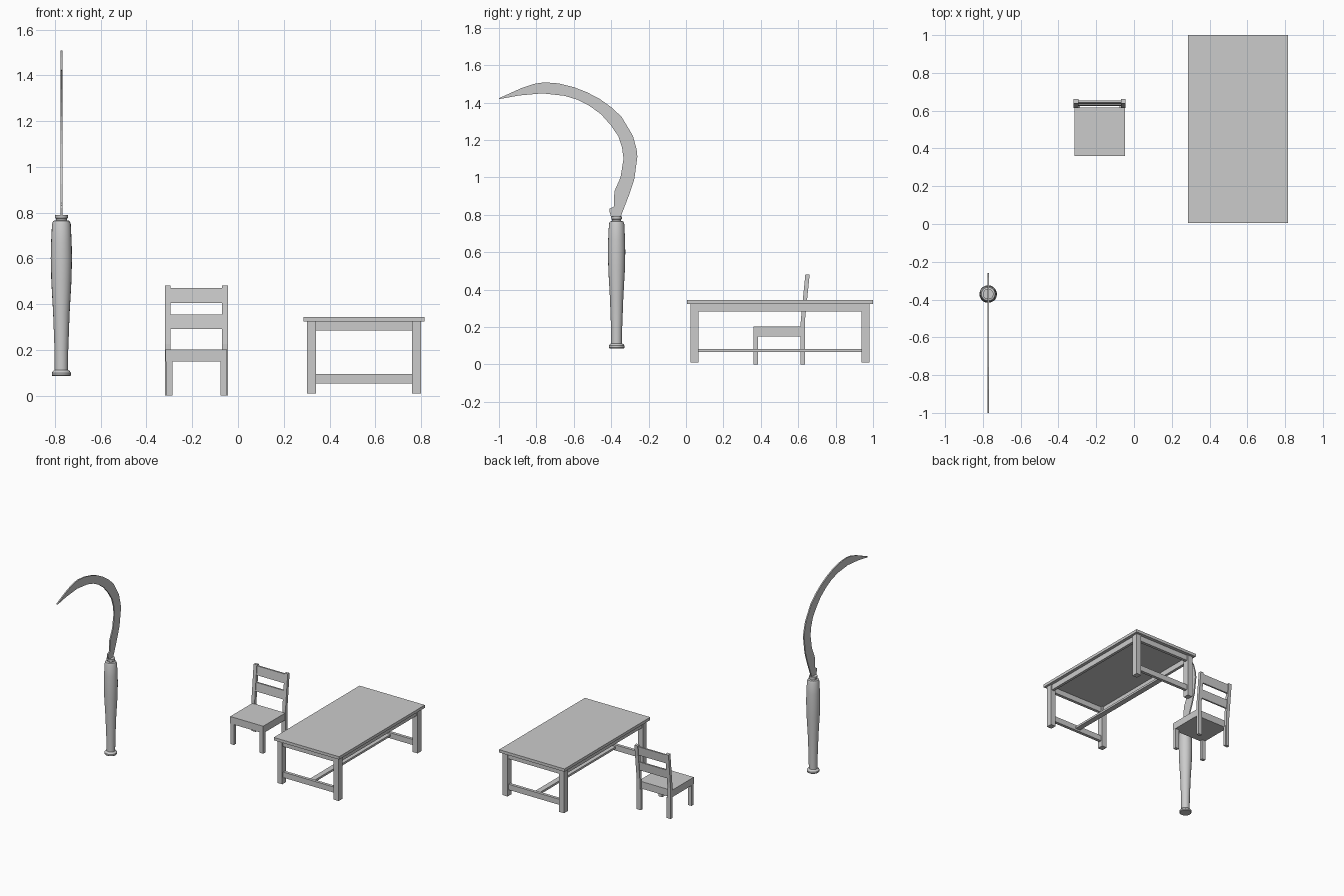
import bpy, bmesh, math

if "Cube" in bpy.data.objects:
    bpy.data.objects.remove(bpy.data.objects["Cube"])


def new_object(name, bm):
    bmesh.ops.recalc_face_normals(bm, faces=bm.faces)
    mesh = bpy.data.meshes.new(name)
    bm.to_mesh(mesh)
    bm.free()
    ob = bpy.data.objects.new(name, mesh)
    bpy.context.collection.objects.link(ob)
    return ob


def box(name, x, y, z):
    """Box from (min, max) ranges."""
    bm = bmesh.new()
    bmesh.ops.create_cube(bm, size=1)
    for v in bm.verts:
        v.co = [r[0] + (c + 0.5) * (r[1] - r[0]) for c, r in zip(v.co, (x, y, z))]
    return new_object(name, bm)


def plate(name, outline, x):
    """Extrude a (y, z) outline over an x range."""
    bm = bmesh.new()
    face = bm.faces.new([bm.verts.new((x[0], y, z)) for y, z in outline])
    ext = bmesh.ops.extrude_face_region(bm, geom=[face])
    for v in ext["geom"]:
        if isinstance(v, bmesh.types.BMVert):
            v.co.x = x[1]
    return new_object(name, bm)


def lathe(name, profile, cx, cy, sides):
    """Spin an (r, z) profile with capped ends."""
    bm = bmesh.new()
    rings = [[bm.verts.new((cx + r * math.cos(2 * math.pi * i / sides),
                            cy + r * math.sin(2 * math.pi * i / sides), z))
              for i in range(sides)] for r, z in profile]
    for a, b in zip(rings, rings[1:]):
        for i in range(sides):
            j = (i + 1) % sides
            bm.faces.new((a[i], a[j], b[j], b[i]))
    bm.faces.new(rings[0])
    bm.faces.new(rings[-1])
    return new_object(name, bm)


# Table: top, legs, aprons, lower rails and centre stretcher
TX, TY = 0.551, 0.503
box("table_top", (0.286, 0.816), (0.006, 1.0), (0.324, 0.345))
for sx, side in ((-1, "left"), (1, "right")):
    def tx(a, b):
        return sorted((TX + sx * a, TX + sx * b))
    for sy, end in ((-1, "front"), (1, "back")):
        box(f"table_leg_{end}_{side}", tx(0.209, 0.249),
            sorted((TY + sy * 0.435, TY + sy * 0.479)), (0.009, 0.324))
    box(f"table_side_apron_{side}", tx(0.222, 0.242), (0.068, 0.938), (0.284, 0.324))
for sy, end in ((-1, "front"), (1, "back")):
    box(f"table_end_apron_{end}", (0.342, 0.76),
        sorted((TY + sy * 0.45, TY + sy * 0.472)), (0.284, 0.324))
    box(f"table_lower_rail_{end}", (0.342, 0.76),
        sorted((TY + sy * 0.446, TY + sy * 0.468)), (0.054, 0.095))
box("table_stretcher", (TX - 0.02, TX + 0.02), (0.057, 0.949), (0.067, 0.082))

# Chair: seat, front legs, bent back posts and leaning slats
CX = -0.182
box("chair_seat", (CX - 0.134, CX + 0.134), (0.361, 0.617), (0.15, 0.202))
for s, side in ((-1, "left"), (1, "right")):
    box(f"chair_front_leg_{side}", sorted((CX + s * 0.105, CX + s * 0.133)),
        (0.362, 0.386), (0.0, 0.152))
    plate(f"chair_back_post_{side}",
          [(0.613, 0), (0.635, 0), (0.635, 0.225), (0.661, 0.479), (0.638, 0.481), (0.613, 0.225)],
          sorted((CX + s * 0.112, CX + s * 0.138)))
    # straight lower legs are slightly wider than the posts
    box(f"chair_back_leg_{side}", sorted((CX + s * 0.105, CX + s * 0.133)),
        (0.614, 0.634), (0.0, 0.152))


def lean(z):
    return 0.624 + (z - 0.225) * 0.1


for name, z0, z1 in (("lower", 0.292, 0.355), ("upper", 0.406, 0.471)):
    plate(f"chair_slat_{name}",
          [(lean(z0) - 0.006, z0), (lean(z0) + 0.006, z0),
           (lean(z1) + 0.006, z1), (lean(z1) - 0.006, z1)], (CX - 0.115, CX + 0.115))

# Sickle: turned handle with pommel and ferrule, flat curved blade
SX, SY = -0.772, -0.371
handle = lathe("sickle_handle", [
    (0.039, 0.086), (0.042, 0.09), (0.042, 0.1), (0.035, 0.109), (0.029, 0.112),
    (0.030, 0.2), (0.036, 0.36), (0.044, 0.5), (0.0465, 0.6), (0.045, 0.67),
    (0.041, 0.75), (0.036, 0.764), (0.024, 0.767), (0.024, 0.774), (0.028, 0.777),
    (0.028, 0.79)], SX, SY, 20)
bpy.context.view_layer.objects.active = handle
handle.select_set(True)
bpy.ops.object.shade_smooth_by_angle(angle=math.radians(30))
plate("sickle_blade", [
    (-0.35, 0.78), (-0.345, 0.80), (-0.302, 0.912), (-0.276, 0.992), (-0.26, 1.11),
    (-0.264, 1.15), (-0.284, 1.222), (-0.345, 1.324), (-0.40, 1.375), (-0.463, 1.42),
    (-0.53, 1.455), (-0.597, 1.481), (-0.68, 1.502), (-0.757, 1.508), (-0.81, 1.5),
    (-0.875, 1.479), (-0.94, 1.45), (-1.0, 1.423), (-0.995, 1.419), (-0.89, 1.438),
    (-0.768, 1.449), (-0.65, 1.436), (-0.58, 1.415), (-0.516, 1.382), (-0.455, 1.338),
    (-0.404, 1.281), (-0.362, 1.22), (-0.342, 1.16), (-0.334, 1.1), (-0.35, 1.0),
    (-0.383, 0.925), (-0.386, 0.843), (-0.408, 0.832), (-0.41, 0.82), (-0.398, 0.78)],
    (SX - 0.0045, SX + 0.0045))
